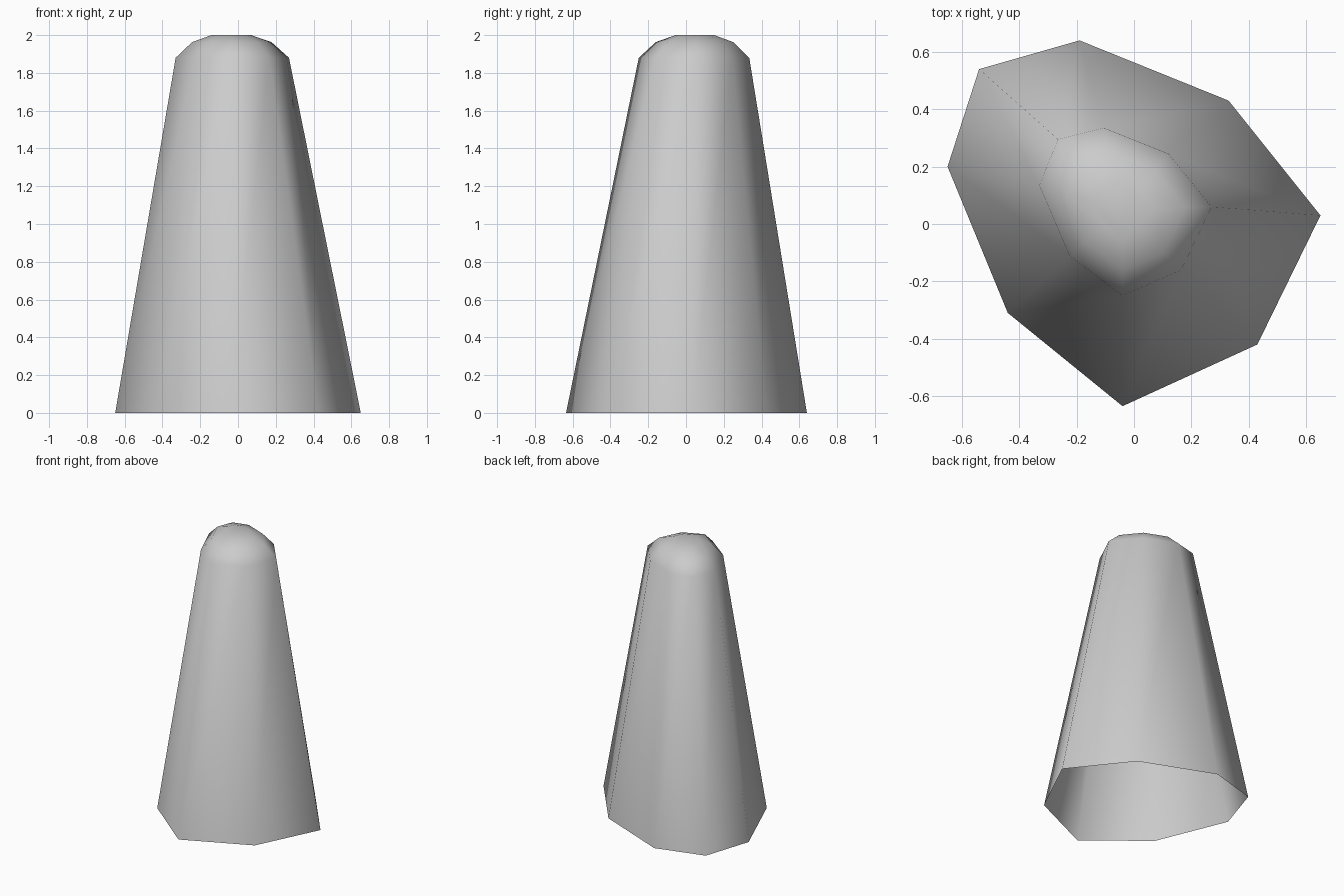
import bpy
import bmesh
from mathutils import Vector

if "Cube" in bpy.data.objects:
    bpy.data.objects.remove(bpy.data.objects["Cube"], do_unlink=True)

grey = bpy.data.materials.new("plain_grey")
grey.use_nodes = True
grey.diffuse_color = (0.6, 0.6, 0.6, 1)
grey.node_tree.nodes["Principled BSDF"].inputs["Base Color"].default_value = (0.6, 0.6, 0.6, 1)

# Irregular eight-sided outlines of the foot and the shoulder
FOOT = [(-0.54, 0.54), (-0.65, 0.2), (-0.44, -0.31), (-0.04, -0.635),
        (0.43, -0.42), (0.65, 0.03), (0.33, 0.43), (-0.19, 0.64)]
SHOULDER = [(-0.265, 0.295), (-0.33, 0.135), (-0.225, -0.11), (-0.04, -0.25),
            (0.165, -0.16), (0.27, 0.06), (0.12, 0.245), (-0.105, 0.335)]
CENTRE = Vector((-0.04, 0.05))


def shrink(outline, factor):
    return [CENTRE + (Vector(p) - CENTRE) * factor for p in outline]


# Tapered body with an open foot and a rounded cap
bm = bmesh.new()
levels = [(FOOT, 0), (SHOULDER, 1.88),
          (shrink(SHOULDER, 0.7), 1.963), (shrink(SHOULDER, 0.35), 2)]
rings = [[bm.verts.new((p[0], p[1], z)) for p in outline] for outline, z in levels]
for low, high in zip(rings, rings[1:]):
    for i in range(len(low)):
        j = (i + 1) % len(low)
        bm.faces.new((low[i], low[j], high[j], high[i]))
bm.faces.new(rings[-1])
for face in bm.faces:
    face.smooth = True

mesh = bpy.data.meshes.new("tapered_body")
bm.to_mesh(mesh)
bm.free()
mesh.materials.append(grey)
body = bpy.data.objects.new("tapered_body", mesh)
bpy.context.collection.objects.link(body)
